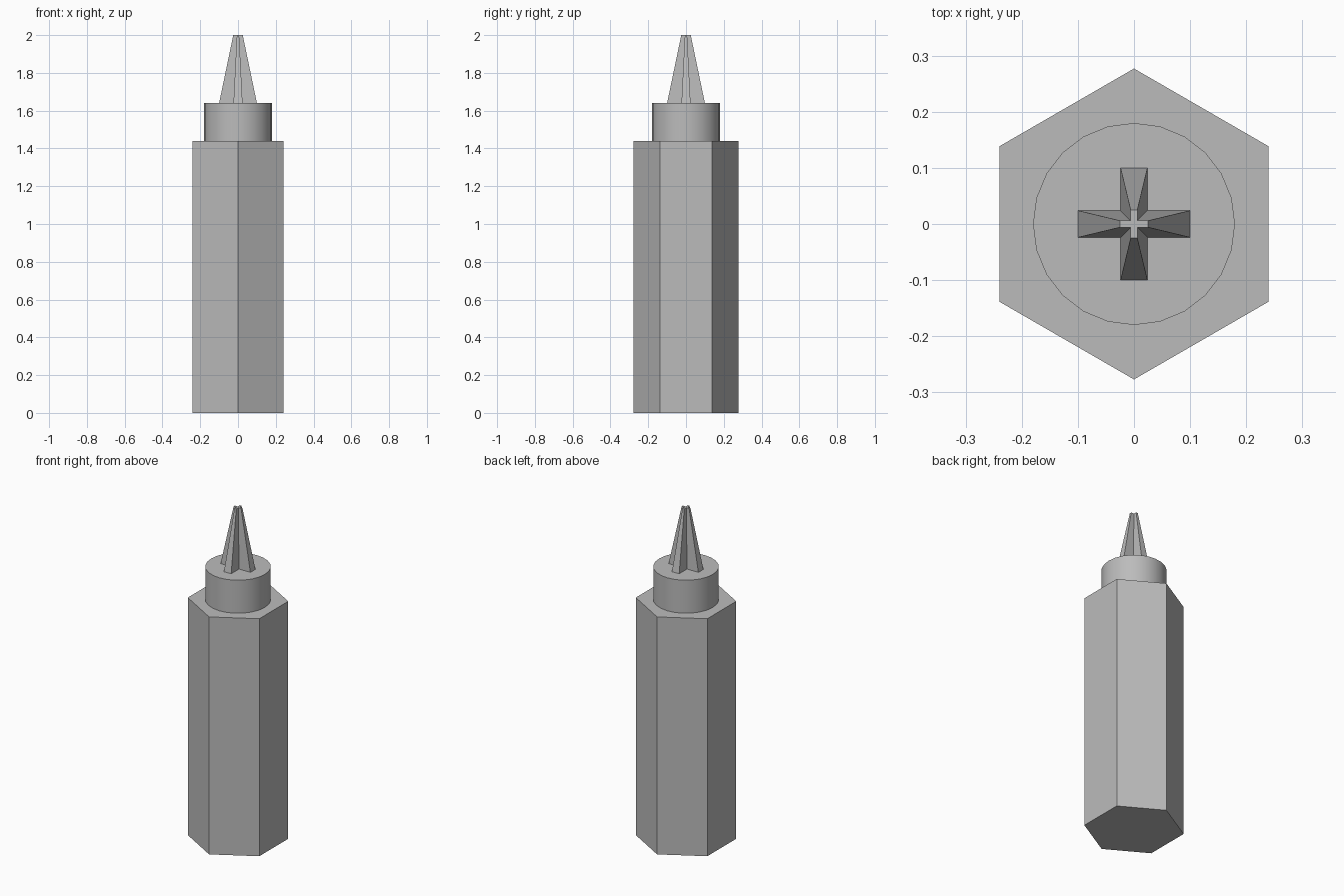
import bpy
import bmesh
import math

cube = bpy.data.objects.get("Cube")
if cube:
    bpy.data.objects.remove(cube, do_unlink=True)

grey = bpy.data.materials.new("plain grey")
grey.use_nodes = True
GREY = (0.5, 0.5, 0.5, 1)
grey.diffuse_color = GREY
grey.node_tree.nodes["Principled BSDF"].inputs["Base Color"].default_value = GREY


def ring(sides, radius):
    """Regular polygon with a corner on the y axis."""
    angles = [math.pi / 2 + math.tau * i / sides for i in range(sides)]
    return [(radius * math.cos(a), radius * math.sin(a)) for a in angles]


def cross(arm, half):
    """Plus-shaped outline, one arm repeated at quarter turns."""
    points = [(arm, -half), (arm, half), (half, half)]
    outline = []
    for _ in range(4):
        outline += points
        points = [(-y, x) for x, y in points]
    return outline


def loft(name, lower, upper, z0, z1):
    """Closed solid between two matching outlines."""
    bm = bmesh.new()
    low = [bm.verts.new((x, y, z0)) for x, y in lower]
    high = [bm.verts.new((x, y, z1)) for x, y in upper]
    bm.faces.new(low[::-1])
    bm.faces.new(high)
    for i in range(len(low)):
        j = (i + 1) % len(low)
        bm.faces.new((low[i], low[j], high[j], high[i]))
    mesh = bpy.data.meshes.new(name)
    bm.to_mesh(mesh)
    bm.free()
    mesh.materials.append(grey)
    obj = bpy.data.objects.new(name, mesh)
    bpy.context.collection.objects.link(obj)
    return obj


# Hexagonal handle
hexagon = ring(6, 0.277)
loft("handle", hexagon, hexagon, 0, 1.44)

# Round collar, smooth around its side
circle = ring(24, 0.18)
collar = loft("collar", circle, circle, 1.44, 1.64)
bpy.ops.object.select_all(action="DESELECT")
collar.select_set(True)
bpy.context.view_layer.objects.active = collar
bpy.ops.object.shade_smooth_by_angle(angle=math.radians(30))

# Tapered cross-shaped tip
loft("cross_tip", cross(0.1, 0.024), cross(0.025, 0.006), 1.64, 2)
